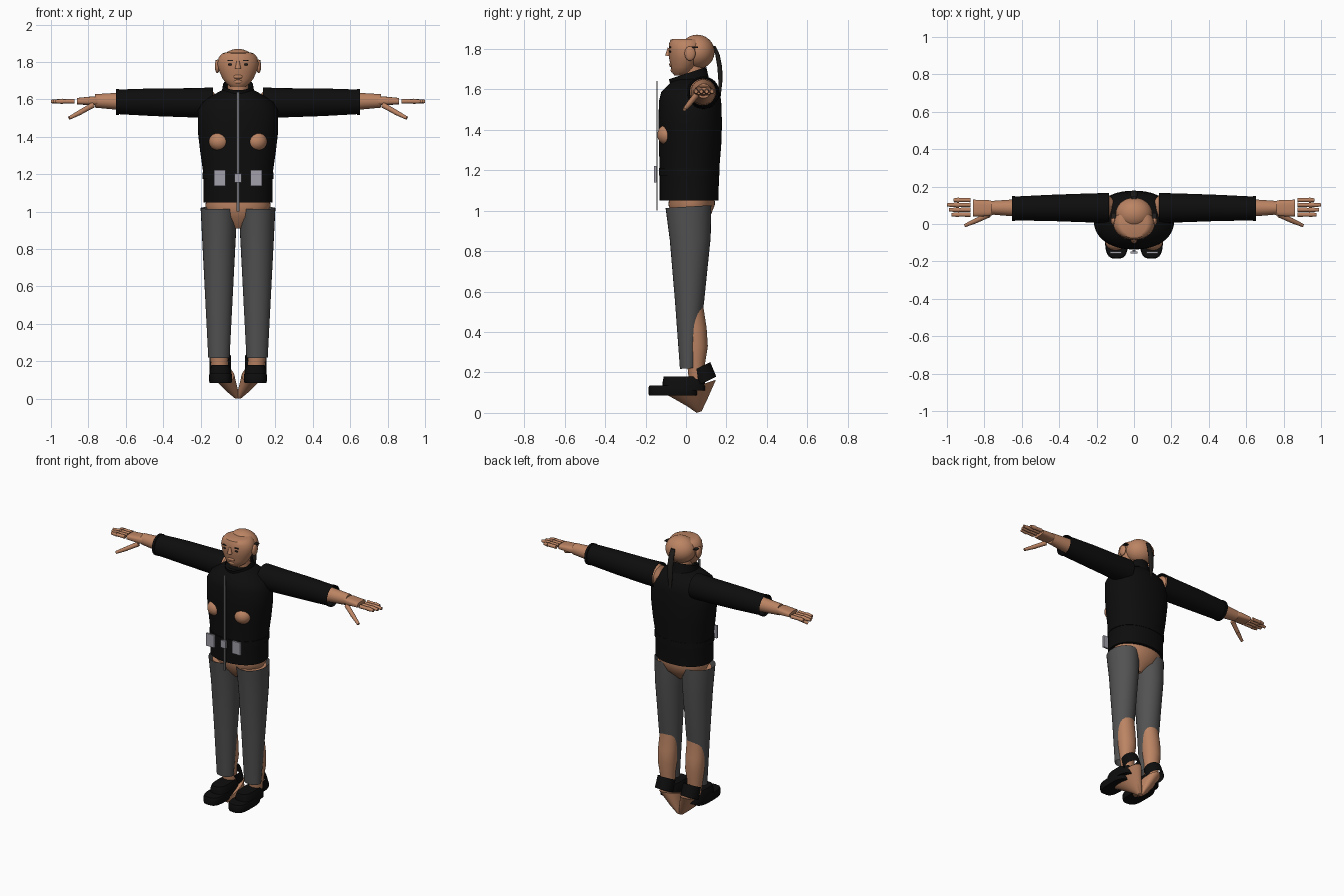
import bpy, bmesh, math
from mathutils import Vector

cube = bpy.data.objects.get("Cube")
if cube:
    bpy.data.objects.remove(cube, do_unlink=True)


def material(name, r, g, b):
    mat = bpy.data.materials.new(name)
    mat.use_nodes = True
    mat.diffuse_color = (r, g, b, 1)
    mat.node_tree.nodes["Principled BSDF"].inputs["Base Color"].default_value = (r, g, b, 1)
    return mat


SKIN = material("skin", .50, .23, .125)
BLACK = material("black cloth", .004, .004, .004)
GREY = material("grey trousers", .085, .085, .085)
ZIP = material("zip metal", .16, .16, .17)
SILVER = material("silver plate", .36, .35, .40)
HAIR = material("dark hair", .015, .013, .012)
made = []


def finish(name, bm, mat, mirror=False):
    """Turn a bmesh into a named object, optionally mirrored across x."""
    bmesh.ops.recalc_face_normals(bm, faces=bm.faces)
    mesh = bpy.data.meshes.new(name)
    bm.to_mesh(mesh)
    bm.free()
    mesh.materials.append(mat)
    obj = bpy.data.objects.new(name, mesh)
    bpy.context.collection.objects.link(obj)
    if mirror:
        obj.modifiers.new("mirror", "MIRROR").use_mirror_merge = False
    made.append(obj)
    return obj


def loft(name, rings, mat, mirror=False, axis="z", sides=32, shear=0, power=2, caps=True):
    """Skin elliptical rings (position, centre a, centre b, radius a, radius b)."""
    bm = bmesh.new()
    loops = []
    for t, ca, cb, ra, rb in rings:
        loop = []
        for i in range(sides):
            ang = math.tau * i / sides
            c, s = math.cos(ang), math.sin(ang)
            a = math.copysign(abs(c) ** (2 / power), c) * ra
            b = math.copysign(abs(s) ** (2 / power), s) * rb
            if axis == "z":
                co = (ca + a, cb + b, t + shear * b)
            else:
                co = (t, ca + a, cb + b)
            loop.append(bm.verts.new(co))
        loops.append(loop)
    for lo, hi in zip(loops, loops[1:]):
        for i in range(sides):
            j = (i + 1) % sides
            bm.faces.new((lo[i], lo[j], hi[j], hi[i]))
    if caps:
        bm.faces.new(loops[0])
        bm.faces.new(loops[-1])
    return finish(name, bm, mat, mirror)


def ball(name, centre, radii, mat, mirror=False):
    bm = bmesh.new()
    bmesh.ops.create_uvsphere(bm, u_segments=32, v_segments=20, radius=1)
    bmesh.ops.scale(bm, vec=radii, verts=bm.verts)
    bmesh.ops.translate(bm, vec=centre, verts=bm.verts)
    return finish(name, bm, mat, mirror)


def box(name, centre, size, mat, mirror=False):
    bm = bmesh.new()
    bmesh.ops.create_cube(bm, size=1)
    bmesh.ops.scale(bm, vec=size, verts=bm.verts)
    bmesh.ops.translate(bm, vec=centre, verts=bm.verts)
    return finish(name, bm, mat, mirror)


def rod(name, start, end, r1, r2, mat, mirror=False):
    """Tapered cylinder between two points."""
    start, end = Vector(start), Vector(end)
    bm = bmesh.new()
    bmesh.ops.create_cone(bm, cap_ends=True, segments=14, radius1=r1, radius2=r2,
                          depth=(end - start).length)
    bmesh.ops.rotate(bm, verts=bm.verts,
                     matrix=(end - start).to_track_quat("Z", "Y").to_matrix())
    bmesh.ops.translate(bm, vec=(start + end) / 2, verts=bm.verts)
    return finish(name, bm, mat, mirror)


# Jacket, collar and belt
loft("jacket", [(1.05, 0, .015, .185, .145), (1.2, 0, .017, .185, .147),
                (1.32, 0, .02, .202, .154), (1.43, 0, .021, .215, .157),
                (1.54, 0, .02, .215, .154), (1.585, 0, .022, .19, .145),
                (1.62, 0, .025, .14, .115), (1.65, 0, .025, .085, .085)],
     BLACK, sides=48, power=2.2)
loft("collar", [(1.61, 0, .025, .092, .092), (1.68, 0, .008, .08, .092)],
     BLACK, shear=.33, caps=False)
loft("belt", [(1.175, 0, .016, .19, .15), (1.21, 0, .016, .19, .15)],
     BLACK, sides=48, power=2.2)
box("zip", (0, -.143, 1.32), (.014, .006, .64), ZIP)
box("belt_plate", (.097, -.152, 1.18), (.06, .012, .084), SILVER, True)
box("buckle", (0, -.152, 1.18), (.038, .012, .05), SILVER)
ball("chest", (.1, -.09, 1.375), (.055, .052, .052), SKIN, True)

# Hips, legs and trousers
loft("hips", [(1.09, 0, .03, .165, .11), (1.03, 0, .028, .175, .115),
              (.97, 0, .025, .14, .095), (.91, 0, .02, .03, .04)], SKIN, sides=40)
loft("leg", [(1.0, .1, .015, .08, .09), (.53, .1, .032, .06, .053),
             (.42, .102, .044, .062, .058), (.33, .102, .05, .061, .058),
             (.25, .102, .05, .05, .045), (.13, .095, .055, .042, .038)], SKIN, True)
loft("trouser_leg", [(1.02, .102, .012, .098, .113), (.86, .102, .021, .09, .101),
                     (.55, .102, .018, .074, .072), (.22, .102, .01, .057, .04)],
     GREY, True, shear=.06, caps=False)

# Feet and shoes
loft("foot", [(.004, .006, .065, .012, .012), (.05, .035, .055, .034, .05),
              (.125, .078, .03, .058, .118)], SKIN, True, shear=.33)
loft("shoe_sole", [(.085, .093, -.065, .058, .118), (.095, .093, -.065, .062, .12),
                   (.125, .093, -.065, .062, .12), (.135, .093, -.065, .058, .116)],
     BLACK, True, power=3.2)
loft("shoe_upper", [(.11, .094, -.01, .058, .105), (.155, .094, -.01, .058, .105),
                    (.18, .094, -.01, .046, .1)], BLACK, True, power=3)
loft("shoe_cuff", [(.155, .095, .1, .057, .05), (.227, .095, .07, .057, .05)],
     BLACK, True, shear=.48, caps=False)

# Arms and sleeves
loft("sleeve", [(.135, .085, 1.583, .081, .081), (.25, .086, 1.582, .077, .078),
                (.45, .086, 1.585, .07, .074), (.635, .083, 1.587, .064, .066),
                (.637, .083, 1.587, .068, .069), (.652, .083, 1.587, .068, .069)],
     BLACK, True, axis="x", caps=False)
loft("arm", [(.11, .085, 1.583, .045, .03), (.135, .085, 1.583, .07, .06),
             (.2, .085, 1.583, .07, .07), (.45, .085, 1.587, .06, .062),
             (.635, .086, 1.59, .046, .046), (.765, .087, 1.592, .036, .036)],
     SKIN, True, axis="x")
loft("hand", [(.75, .085, 1.592, .036, .022), (.78, .085, 1.592, .043, .024),
              (.86, .085, 1.591, .045, .017)], SKIN, True, axis="x", power=3)
for i, tip in enumerate((.975, .99, 1.0, .965)):
    y = .05 + .026 * i
    rod(f"finger_{i}", (.875, y, 1.59), (.935, y, 1.59), .012, .011, SKIN, True)
    rod(f"fingertip_{i}", (.935, y, 1.59), (tip, y, 1.589), .014, .009, SKIN, True)
rod("thumb", (.775, .05, 1.57), (.85, .015, 1.528), .015, .013, SKIN, True)
rod("thumb_tip", (.84, .02, 1.533), (.903, -.008, 1.5), .014, .009, SKIN, True)

# Head
rod("neck", (0, .04, 1.58), (0, .03, 1.74), .06, .055, SKIN)
ball("skull", (0, .055, 1.785), (.098, .086, .085), SKIN)
loft("face", [(1.668, 0, -.022, .04, .035), (1.685, 0, -.018, .062, .052),
              (1.71, 0, -.012, .082, .062), (1.75, 0, -.003, .1, .08),
              (1.79, 0, .002, .111, .088), (1.825, 0, .002, .103, .086),
              (1.845, 0, .002, .085, .078), (1.85, 0, .002, .07, .066)], SKIN, sides=40)
ball("ear", (.11, .02, 1.777), (.014, .027, .036), SKIN, True)
rod("nose", (0, -.084, 1.805), (0, -.088, 1.765), .007, .016, SKIN)
ball("lips", (0, -.071, 1.722), (.026, .012, .013), SKIN)
ball("chin", (0, -.062, 1.695), (.025, .014, .014), SKIN)
ball("eye", (.04, -.077, 1.787), (.015, .006, .006), HAIR, True)
box("eyebrow", (.042, -.079, 1.808), (.03, .008, .006), HAIR, True)
box("side_lock", (.107, .045, 1.808), (.024, .03, .006), HAIR, True)

# Ponytail hanging from the back of the skull
loft("ponytail", [(1.815, 0, .138, .015, .008), (1.77, 0, .156, .019, .011),
                  (1.71, 0, .167, .02, .012), (1.64, 0, .17, .018, .01),
                  (1.56, 0, .166, .008, .005)], HAIR, sides=16)

bpy.ops.object.select_all(action="DESELECT")
for obj in made:
    obj.select_set(True)
bpy.context.view_layer.objects.active = made[0]
bpy.ops.object.shade_smooth_by_angle(angle=math.radians(40))
